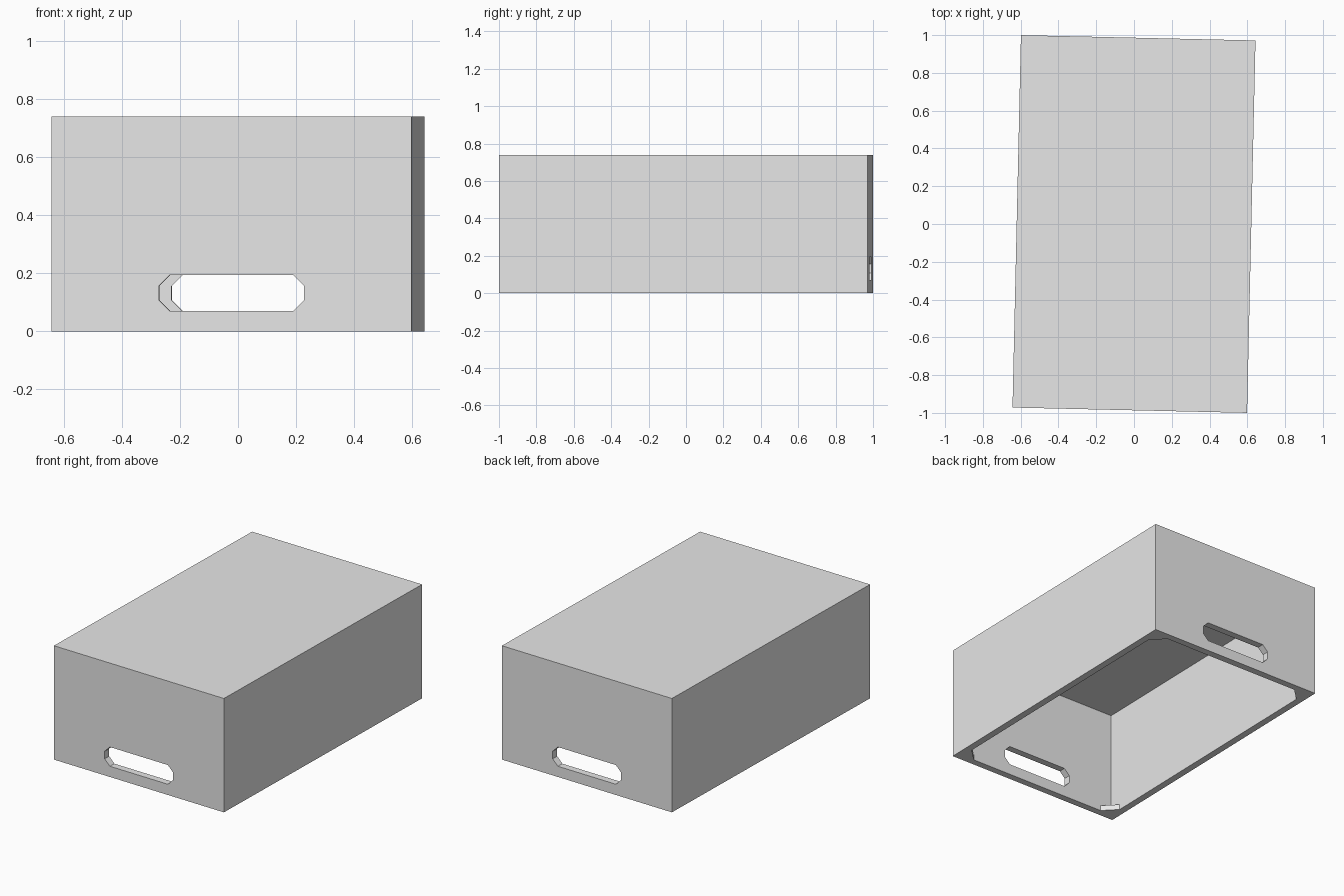
import bpy, bmesh, math
from mathutils import Matrix

cube = bpy.data.objects.get("Cube")
if cube:
    bpy.data.objects.remove(cube, do_unlink=True)

HALF_X, HALF_Y, HEIGHT, WALL = 0.621, 0.986, 0.74, 0.045
GUSSET_LEG, GUSSET_HEIGHT = 0.083, 0.035
TURN = math.radians(-1.3)

grey = bpy.data.materials.new("light_grey")
grey.use_nodes = True
colour = (0.8, 0.8, 0.8, 1)
grey.diffuse_color = colour
grey.node_tree.nodes["Principled BSDF"].inputs["Base Color"].default_value = colour


def prism(name, outline, low, high, matrix=Matrix()):
    """Extrude a flat outline from low to high along its own z axis."""
    bm = bmesh.new()
    face = bm.faces.new([bm.verts.new((x, y, low)) for x, y in outline])
    grown = bmesh.ops.extrude_face_region(bm, geom=[face])["geom"]
    verts = [v for v in grown if isinstance(v, bmesh.types.BMVert)]
    bmesh.ops.translate(bm, verts=verts, vec=(0, 0, high - low))
    bmesh.ops.transform(bm, matrix=matrix, verts=bm.verts)
    bmesh.ops.recalc_face_normals(bm, faces=bm.faces)
    mesh = bpy.data.meshes.new(name)
    bm.to_mesh(mesh)
    bm.free()
    mesh.materials.append(grey)
    obj = bpy.data.objects.new(name, mesh)
    bpy.context.collection.objects.link(obj)
    return obj


def rectangle(a, b):
    return [(-a, -b), (a, -b), (a, b), (-a, b)]


def chamfered(a, b, c):
    return [(c - a, -b), (a - c, -b), (a, c - b), (a, b - c),
            (a - c, b), (c - a, b), (-a, b - c), (-a, c - b)]


def cut(target, cutter):
    mod = target.modifiers.new("cut", "BOOLEAN")
    mod.operation, mod.solver, mod.object = "DIFFERENCE", "EXACT", cutter
    bpy.context.view_layer.objects.active = target
    bpy.ops.object.modifier_apply(modifier=mod.name)
    bpy.data.objects.remove(cutter, do_unlink=True)


# Upturned box, open underneath
box = prism("box_shell", rectangle(HALF_X, HALF_Y), 0, HEIGHT)
cut(box, prism("cavity", rectangle(HALF_X - WALL, HALF_Y - WALL), -0.1, HEIGHT - WALL))

# Handle slots through both end walls
upright = Matrix.Translation((0, 0, 0.132)) @ Matrix.Rotation(math.pi / 2, 4, "X")
cut(box, prism("handle_slot", chamfered(0.25, 0.0625, 0.038), -1.2, 1.2, upright))
box.rotation_euler.z = TURN

# Corner gussets flush with the open rim
for side, sx in (("left", 1), ("right", -1)):
    for end, sy in (("front", -1), ("back", 1)):
        x, y = HALF_X - WALL, HALF_Y - WALL
        triangle = [(sx * x, sy * y), (sx * (x - GUSSET_LEG), sy * y),
                    (sx * x, sy * (y - GUSSET_LEG))]
        gusset = prism(f"{end}_{side}_gusset", triangle, 0, GUSSET_HEIGHT)
        gusset.rotation_euler.z = TURN
